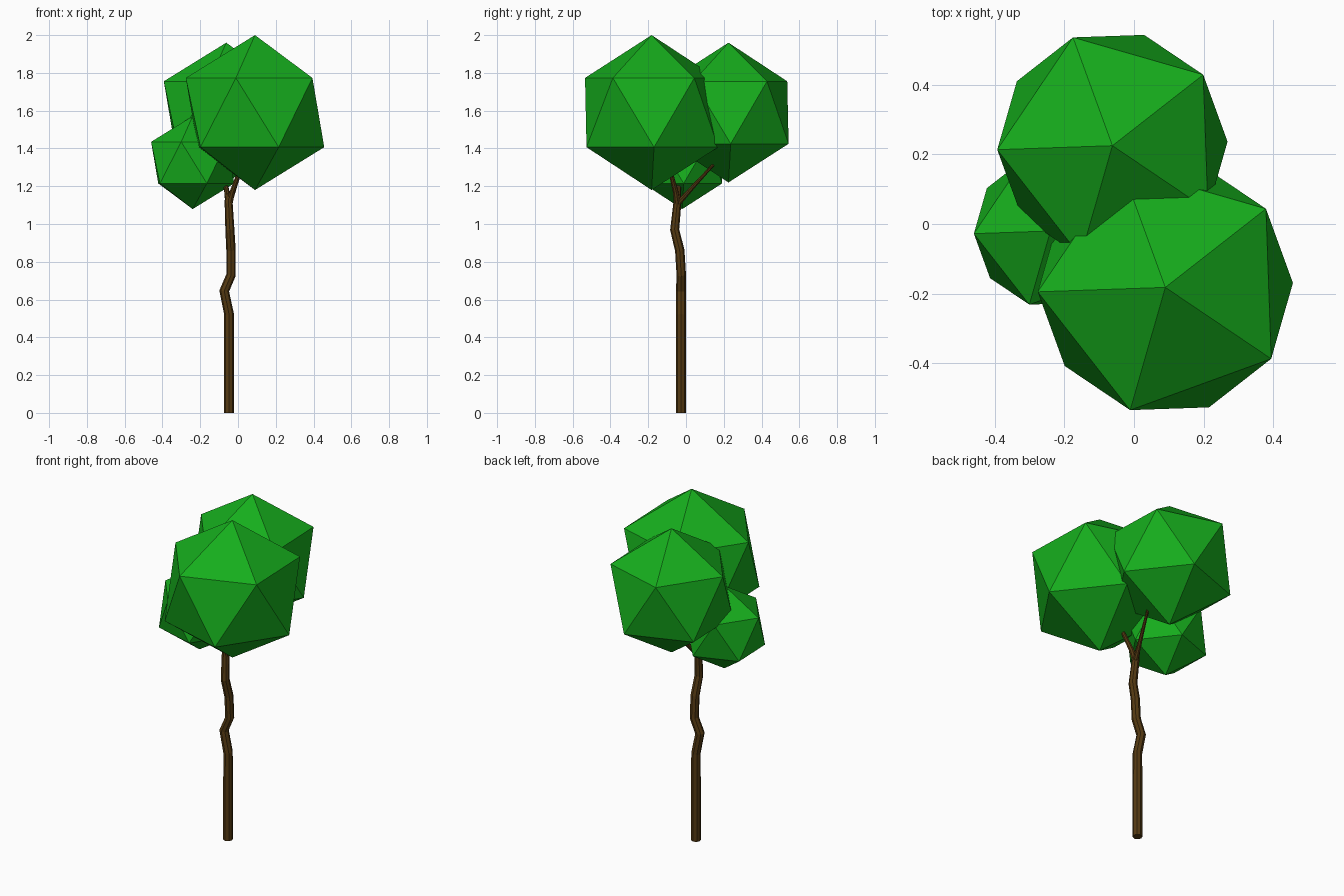
import bpy
from math import radians

if "Cube" in bpy.data.objects:
    bpy.data.objects.remove(bpy.data.objects["Cube"])


def material(name, rgb):
    m = bpy.data.materials.new(name)
    m.diffuse_color = (*rgb, 1)
    m.use_nodes = True
    m.node_tree.nodes["Principled BSDF"].inputs["Base Color"].default_value = m.diffuse_color
    return m


bark = material("bark", (0.09, 0.042, 0.006))
leaves = material("leaves", (0.008, 0.42, 0.012))


def limb(name, points):
    """Eight-sided flat tube through (x, y, z, radius) points."""
    curve = bpy.data.curves.new(name, "CURVE")
    curve.dimensions = "3D"
    curve.bevel_depth = 1.0
    curve.bevel_resolution = 2
    curve.use_fill_caps = True
    spline = curve.splines.new("POLY")
    spline.points.add(len(points) - 1)
    for p, (x, y, z, r) in zip(spline.points, points):
        p.co = (x, y, z, 1)
        p.radius = r
    spline.use_smooth = False
    ob = bpy.data.objects.new(name, curve)
    bpy.context.collection.objects.link(ob)
    bpy.ops.object.select_all(action="DESELECT")
    ob.select_set(True)
    bpy.context.view_layer.objects.active = ob
    bpy.ops.object.convert(target="MESH")
    ob = bpy.context.object
    ob.name = name
    ob.data.materials.clear()
    ob.data.materials.append(bark)


# Crooked trunk
limb("trunk", [
    (-0.047, -0.027, 0.0, 0.027),
    (-0.047, -0.027, 0.52, 0.026),
    (-0.073, -0.027, 0.645, 0.026),
    (-0.037, -0.025, 0.73, 0.025),
    (-0.037, -0.033, 0.86, 0.025),
    (-0.043, -0.060, 0.97, 0.024),
    (-0.050, -0.045, 1.12, 0.021),
    (-0.052, -0.042, 1.16, 0.015),
])

# Branches reaching into the foliage
limb("front_branch", [(-0.048, -0.045, 1.10, 0.018), (-0.03, -0.055, 1.17, 0.015),
                      (0.02, -0.09, 1.31, 0.010)])
limb("back_branch", [(-0.045, -0.04, 1.11, 0.015), (-0.015, 0.04, 1.20, 0.011),
                     (0.03, 0.16, 1.33, 0.007)])
limb("left_branch", [(-0.050, -0.042, 1.11, 0.018), (-0.062, -0.04, 1.19, 0.013),
                     (-0.10, -0.03, 1.27, 0.008)])

# Faceted foliage clumps: name, centre, radius
for name, centre, radius in [
    ("front_foliage", (0.09, -0.182, 1.59), 0.41),
    ("back_foliage", (-0.062, 0.225, 1.59), 0.37),
    ("left_foliage", (-0.24, -0.02, 1.325), 0.246),
]:
    bpy.ops.mesh.primitive_ico_sphere_add(subdivisions=1, radius=radius, location=centre,
                                          rotation=(0, 0, radians(38)))
    ob = bpy.context.object
    ob.name = name
    ob.data.materials.append(leaves)
